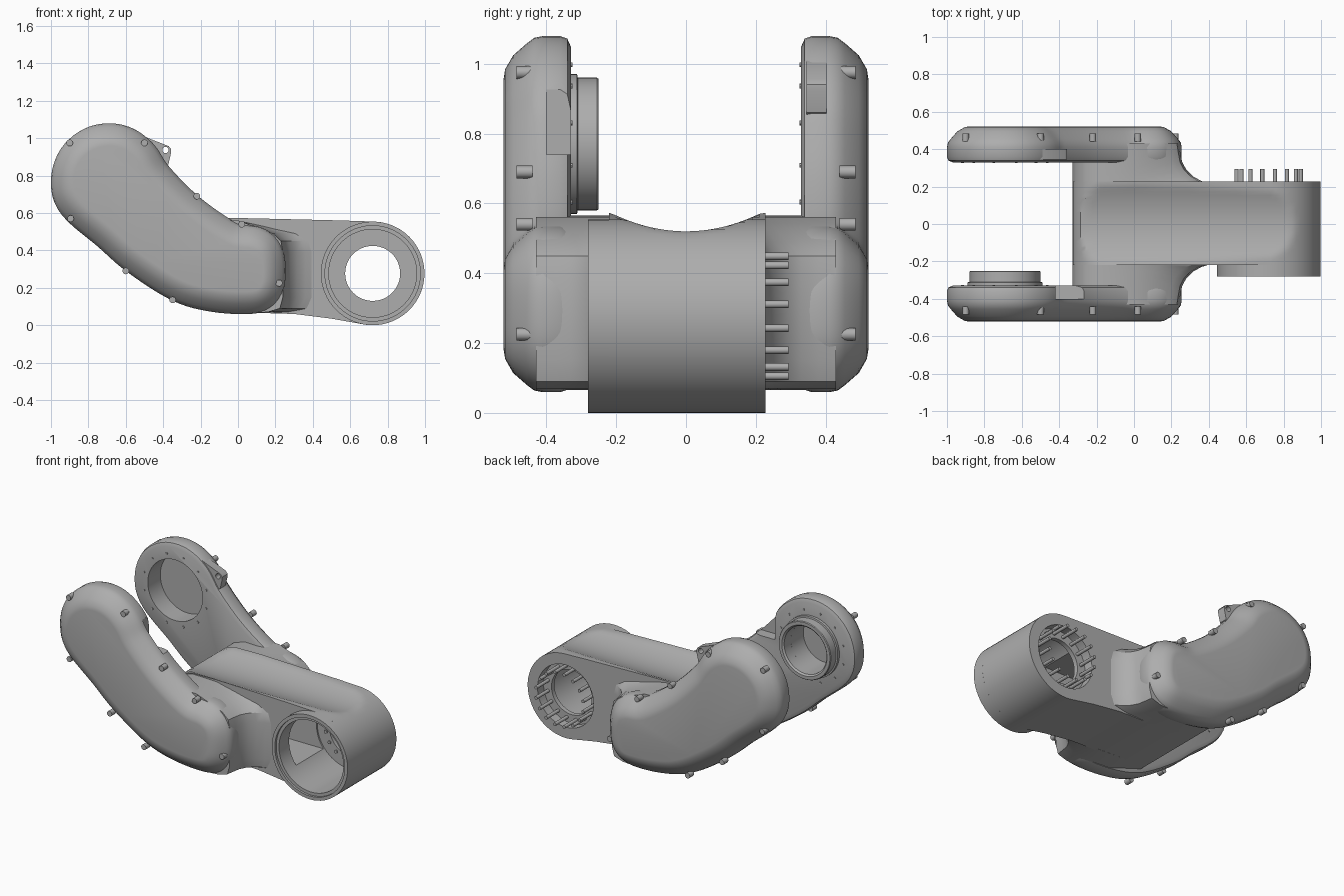
import bpy, bmesh
from math import sin, cos, pi, radians
from mathutils import Vector

old = bpy.data.objects.get("Cube")
if old:
    bpy.data.objects.remove(old, do_unlink=True)

metal = bpy.data.materials.new("cast_grey")
metal.use_nodes = True
GREY = (0.42, 0.42, 0.42, 1)
metal.diffuse_color = GREY
bsdf = next(n for n in metal.node_tree.nodes if n.type == 'BSDF_PRINCIPLED')
bsdf.inputs["Base Color"].default_value = GREY

HEAD = (-0.69, 0.77)      # fork joint axis
BARREL = (0.72, 0.277)    # elbow barrel axis


def loft(name, rings, closed=False):
    """Skin a list of equal-length point rings, capped unless closed."""
    bm = bmesh.new()
    vs = [[bm.verts.new(p) for p in ring] for ring in rings]
    n = len(vs[0])
    pairs = list(zip(vs, vs[1:])) + ([(vs[-1], vs[0])] if closed else [])
    for a, b in pairs:
        for i in range(n):
            j = (i + 1) % n
            bm.faces.new((a[i], a[j], b[j], b[i]))
    if not closed:
        bm.faces.new(vs[0])
        bm.faces.new(vs[-1])
    bmesh.ops.recalc_face_normals(bm, faces=bm.faces)
    mesh = bpy.data.meshes.new(name)
    bm.to_mesh(mesh)
    bm.free()
    mesh.materials.append(metal)
    ob = bpy.data.objects.new(name, mesh)
    bpy.context.collection.objects.link(ob)
    return ob


def circle(c, r, y, n=48):
    return [(c[0] + r * cos(2 * pi * i / n), y, c[1] + r * sin(2 * pi * i / n)) for i in range(n)]


def rod(name, c, r, y0, y1, n=48):
    return loft(name, [circle(c, r, y0, n), circle(c, r, y1, n)])


def tube(name, c, profile, n=64):
    """Turn a closed (radius, y) profile around a y-parallel axis."""
    return loft(name, [circle(c, r, y, n) for r, y in profile], closed=True)


def prism(name, pts, y0, y1):
    return loft(name, [[(x, y, z) for x, z in pts] for y in (y0, y1)])


def box(x0, x1, y0, y1, z0, z1):
    return prism("cutter", [(x0, z0), (x1, z0), (x1, z1), (x0, z1)], y0, y1)


def cut(ob, cutter):
    cutter.hide_render = True
    mod = ob.modifiers.new("cut", 'BOOLEAN')
    mod.operation = 'DIFFERENCE'
    mod.solver = 'EXACT'
    mod.object = cutter
    bpy.context.view_layer.objects.active = ob
    bpy.ops.object.modifier_apply(modifier=mod.name)
    bpy.data.objects.remove(cutter, do_unlink=True)


def spline(pts, steps=6):
    """Closed Catmull-Rom curve through 2D points."""
    p = [Vector(q) for q in pts]
    out = []
    for i in range(len(p)):
        a, b, c, d = (p[(i + k) % len(p)] for k in (-1, 0, 1, 2))
        for s in range(steps):
            t = s / steps
            out.append(0.5 * (2 * b + (c - a) * t + (2 * a - 5 * b + 4 * c - d) * t * t
                              + (3 * b - a - 3 * c + d) * t ** 3))
    return out


def grow(pts, d):
    """Offset a counter-clockwise outline outward."""
    out = []
    for i, p in enumerate(pts):
        t = (pts[(i + 1) % len(pts)] - pts[i - 1]).normalized()
        out.append((p.x + t.y * d, p.y - t.x * d))
    return out


# Outline of the flat outer face of a fork arm
head_arc = [(HEAD[0] + 0.19 * cos(radians(a)), HEAD[1] + 0.19 * sin(radians(a)))
            for a in (40, 75, 110, 145, 180, 215)]
face = spline(head_arc + [(-0.67, 0.51), (-0.52, 0.38), (-0.30, 0.24), (-0.12, 0.19), (0.06, 0.18),
                          (0.12, 0.205), (0.135, 0.28), (0.125, 0.37), (0.08, 0.41), (-0.06, 0.44),
                          (-0.28, 0.59), (-0.46, 0.77)])
section = [(0, 0.522), (0.025, 0.518), (0.065, 0.495), (0.1, 0.455), (0.115, 0.435), (0.12, 0.41),
           (0.12, 0.36), (0.113, 0.34), (0.09, 0.33)]
bolts = [(-0.9, 0.975), (-0.5, 0.975), (-0.22, 0.69), (0.02, 0.54), (0.22, 0.225),
         (-0.35, 0.135), (-0.6, 0.29), (-0.895, 0.57)]
shoulder = [(-0.33, 0.15), (-0.33, 0.42), (-0.31, 0.49), (-0.26, 0.54), (-0.18, 0.565), (0, 0.56),
            (0.15, 0.53), (0.35, 0.49), (0.43, 0.45), (0.45, 0.39), (0.45, 0.15), (0.42, 0.09),
            (0.3, 0.07), (0.1, 0.065), (-0.1, 0.075)]
flare = [(0.2, 0.45), (0.215, 0.41), (0.23, 0.36), (0.255, 0.315), (0.29, 0.28), (0.33, 0.258),
         (0.38, 0.248), (0.43, 0.24)]

# Both sides of the fork
for s, side in ((-1, "front"), (1, "back")):
    arm = loft(side + "_arm", [[(x, s * y, z) for x, z in grow(face, d)] for d, y in section])
    cut(arm, rod("cutter", HEAD, 0.2 if s > 0 else 0.155, s * 0.3, s * 0.46))
    if s < 0:
        cut(arm, box(-0.42, -0.2, -0.4, -0.3, 0.74, 1.1))
    loft(side + "_shoulder", [[(x * w / 0.45 if x > 0 else x, s * y, z) for x, z in shoulder]
                              for y, w in flare])
    for i, c in enumerate(bolts):
        rod(f"{side}_cover_bolt_{i}", c, 0.018, s * 0.44, s * 0.485, 12)
    for i in range(12):
        a = 2 * pi * (i + 0.5) / 12
        c = (HEAD[0] + 0.235 * cos(a), HEAD[1] + 0.235 * sin(a))
        rod(f"{side}_joint_screw_{i}", c, 0.007, s * 0.325, s * 0.34, 8)

# Bearing collar on the front arm
tube("bearing_collar", HEAD, [(0.155, -0.45), (0.2, -0.45), (0.2, -0.312), (0.19, -0.31),
                              (0.19, -0.255), (0.186, -0.25), (0.165, -0.25), (0.155, -0.26)])

# Lifting ear on the back arm
ear = prism("lifting_ear", [(-0.53, 1.02), (-0.37, 0.957), (-0.357, 0.94), (-0.357, 0.925),
                            (-0.372, 0.86), (-0.42, 0.83), (-0.53, 0.9)], 0.345, 0.402)
cut(ear, rod("cutter", (-0.388, 0.937), 0.017, 0.3, 0.45, 20))

# Central link: side profile swept across y, hollowed along the top
profile = [(-0.33, 0.15), (-0.33, 0.42), (-0.325, 0.455), (-0.31, 0.49), (-0.285, 0.52),
           (-0.26, 0.54), (-0.22, 0.56), (-0.18, 0.57), (0, 0.573), (0.3, 0.566), (0.55, 0.56)]
profile += [(BARREL[0] + 0.277 * cos(radians(a)), BARREL[1] + 0.277 * sin(radians(a)))
            for a in range(88, -104, -6)]
profile += [(0.5, 0.035), (0.3, 0.06), (0.1, 0.066), (-0.1, 0.075)]
rings = []
for i in range(25):
    y = -0.22 + 0.448 * i / 24
    top = 0.52 + 0.055 * (y / 0.22) ** 2
    rings.append([(x, y, min(z, top)) for x, z in profile])
link = loft("central_link", rings)
cut(link, rod("cutter", BARREL, 0.235, -0.3, 0.135, 64))
cut(link, rod("cutter", BARREL, 0.205, 0.165, 0.3, 64))
cut(link, rod("cutter", BARREL, 0.147, 0.1, 0.2, 64))
cut(link, box(0.0, 0.6, -0.16, 0.125, 0.13, 0.44))

# Proud rim at the front of the barrel
tube("barrel_rim", BARREL, [(0.235, -0.2), (0.277, -0.2), (0.277, -0.28), (0.255, -0.28),
                            (0.255, -0.265), (0.235, -0.265)])

# Ring of contact pins through the barrel flange
for i in range(16):
    a = 2 * pi * (i + 0.5) / 16
    rod(f"contact_pin_{i}", (BARREL[0] + 0.175 * cos(a), BARREL[1] + 0.175 * sin(a)),
        0.011, 0.128, 0.293, 12)

# Smooth castings with crisp edges
bpy.ops.object.select_all(action='DESELECT')
for ob in bpy.context.collection.objects:
    if ob.type == 'MESH' and metal.name in ob.data.materials:
        ob.select_set(True)
        bpy.context.view_layer.objects.active = ob
bpy.ops.object.shade_smooth_by_angle(angle=radians(32))
